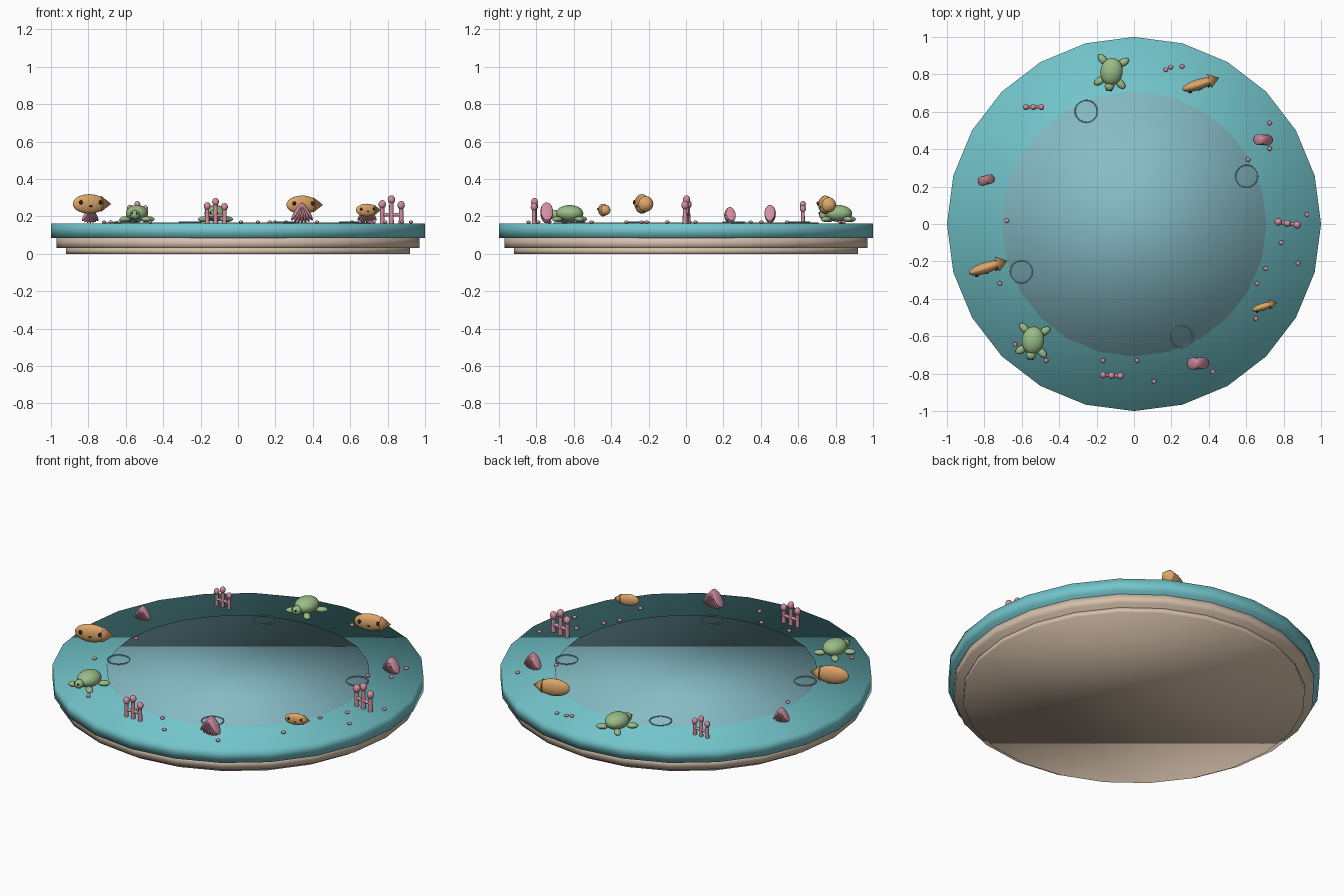
import bpy, bmesh
from math import radians, sin, cos
from mathutils import Matrix, Vector

if "Cube" in bpy.data.objects:
    bpy.data.objects.remove(bpy.data.objects["Cube"])


def material(name, rgb):
    m = bpy.data.materials.new(name)
    m.diffuse_color = (*rgb, 1)
    m.use_nodes = True
    m.node_tree.nodes["Principled BSDF"].inputs["Base Color"].default_value = m.diffuse_color
    return m


TEAL = material("teal", (0.17, 0.56, 0.60))
WATER = material("water", (0.24, 0.50, 0.56))
SAND = material("sand", (0.66, 0.52, 0.40))
ORANGE = material("orange", (0.72, 0.38, 0.14))
GREEN = material("green", (0.32, 0.50, 0.24))
PINK = material("pink", (0.66, 0.28, 0.36))
BLACK = material("black", (0.02, 0.02, 0.02))


def finish(name, bm, mat, matrix, sharp=False):
    me = bpy.data.meshes.new(name)
    bm.to_mesh(me)
    bm.free()
    for p in me.polygons:
        p.use_smooth = True
    if sharp:
        me.set_sharp_from_angle(angle=radians(40))
    me.materials.append(mat)
    ob = bpy.data.objects.new(name, me)
    bpy.context.collection.objects.link(ob)
    ob.matrix_world = matrix
    return ob


def place(x, y, z, turn=0, scale=1):
    return Matrix.Translation((x, y, z)) @ Matrix.Rotation(radians(turn), 4, 'Z') @ Matrix.Scale(scale, 4)


def ball(name, frame, loc, size, mat, turn=0, axis='Z', seg=16):
    bm = bmesh.new()
    bmesh.ops.create_uvsphere(bm, u_segments=seg, v_segments=seg * 5 // 8, radius=1)
    m = frame @ Matrix.Translation(loc) @ Matrix.Rotation(radians(turn), 4, axis)
    return finish(name, bm, mat, m @ Matrix.Diagonal((*size, 1)))


def rod(name, frame, a, b, r1, r2, mat, seg=12, sharp=True):
    a, b = Vector(a), Vector(b)
    bm = bmesh.new()
    bmesh.ops.create_cone(bm, cap_ends=True, segments=seg, radius1=r1, radius2=r2, depth=(b - a).length)
    rot = Vector((0, 0, 1)).rotation_difference(b - a).to_matrix().to_4x4()
    return finish(name, bm, mat, frame @ Matrix.Translation((a + b) / 2) @ rot, sharp)


# stacked 24-sided discs
WORLD = Matrix.Identity(4)
TOP = 0.163
for name, r, z0, z1, mat in (("sand_foot", 0.92, 0, 0.03, SAND), ("sand_base", 0.97, 0.03, 0.085, SAND),
                             ("teal_rim", 1.0, 0.085, TOP, TEAL), ("water_disc", 0.708, 0.15, 0.167, WATER)):
    rod(name, WORLD, (0, 0, z0), (0, 0, z1), r, r, mat, 24, sharp=False)

# ripple rings on the water, four around the edge
for a in (23, 113, 203, 293):
    bpy.ops.mesh.primitive_torus_add(major_radius=0.059, minor_radius=0.003, major_segments=32, minor_segments=8,
                                     location=(0.655 * cos(radians(a)), 0.655 * sin(radians(a)), 0.169))
    ring = bpy.context.object
    ring.name = "ripple_ring"
    ring.data.materials.append(WATER)


# fish: body, cone tail, eyes and mouth on the front side
def fish(x, y, z, turn, s):
    f = place(x, y, z, turn, s)
    ball("fish_body", f, (0, 0, 0), (0.093, 0.03, 0.052), ORANGE, seg=24)
    rod("fish_tail", f, (0.066, 0, 0), (0.124, 0, 0), 0.042, 0, ORANGE, 16)
    for side in (-1, 1):
        ball("fish_eye", f, (side * 0.055, -0.025, 0.008), (0.010, 0.008, 0.012), BLACK)
    ball("fish_mouth", f, (0, -0.029, -0.012), (0.010, 0.004, 0.004), BLACK)


fish(-0.795, -0.235, 0.267, 18, 1)
fish(0.343, 0.745, 0.262, 18, 0.95)
fish(0.688, -0.443, 0.234, 18, 0.65)


# turtle: domed shell, head, four flippers
def turtle(x, y, turn):
    f = place(x, y, TOP, turn)
    ball("turtle_shell", f, (0, 0, 0.053), (0.06, 0.074, 0.045), GREEN, seg=20)
    ball("turtle_head", f, (0, -0.078, 0.046), (0.026, 0.028, 0.025), GREEN)
    for side in (-1, 1):
        ball("turtle_eye", f, (side * 0.012, -0.101, 0.054), (0.005, 0.005, 0.006), BLACK, seg=8)
        for end in (-1, 1):
            ball("turtle_flipper", f, (side * 0.056, end * 0.058, 0.022), (0.033, 0.02, 0.015), GREEN,
                 turn=side * end * 40)


turtle(-0.54, -0.622, -8)
turtle(-0.12, 0.815, -8)


# branching coral: three knobbed stalks joined by a bar
def coral(x, y, turn, s):
    f = place(x, y, TOP, turn, s)
    for dx, h in ((-0.045, 0.092), (0, 0.115), (0.048, 0.088)):
        rod("coral_stalk", f, (dx, 0, 0), (dx, 0, h), 0.012, 0.010, PINK)
        ball("coral_tip", f, (dx, 0, h), (0.018, 0.018, 0.021), PINK)
    rod("coral_bar", f, (-0.045, 0, 0.042), (0.048, 0, 0.042), 0.009, 0.009, PINK)


coral(-0.12, -0.81, -3, 1)
coral(0.82, 0.003, -9, 1.1)
coral(-0.538, 0.625, 0, 0.88)


# fan shell: ribs spreading down from one apex
def fan_shell(x, y, turn, s):
    f = place(x, y, TOP + 0.108 * s, turn, s)
    for i in range(-3, 4):
        a = radians(i * 10.5)
        ball("shell_rib", f, (-sin(a) * 0.052, 0, -cos(a) * 0.052), (0.012, 0.033, 0.056), PINK,
             turn=i * 10.5, axis='Y')


fan_shell(0.342, -0.745, 3, 1)
fan_shell(-0.79, 0.235, 15, 0.78)
fan_shell(0.69, 0.45, -3, 0.88)

# scattered pebbles
for x, y in ((0.17, 0.825), (0.197, 0.838), (0.257, 0.842), (0.725, 0.54), (0.725, 0.403), (0.61, 0.345),
             (0.925, 0.05), (0.787, -0.1), (0.877, -0.21), (0.705, -0.238), (0.657, -0.318), (0.652, -0.505),
             (-0.717, -0.318), (-0.68, 0.018), (-0.636, -0.644), (-0.47, -0.73), (-0.166, -0.73),
             (0.016, -0.73), (0.107, -0.842), (0.422, -0.79)):
    ball("pebble", WORLD, (x, y, 0.17), (0.0125, 0.0125, 0.008), PINK, seg=10)
